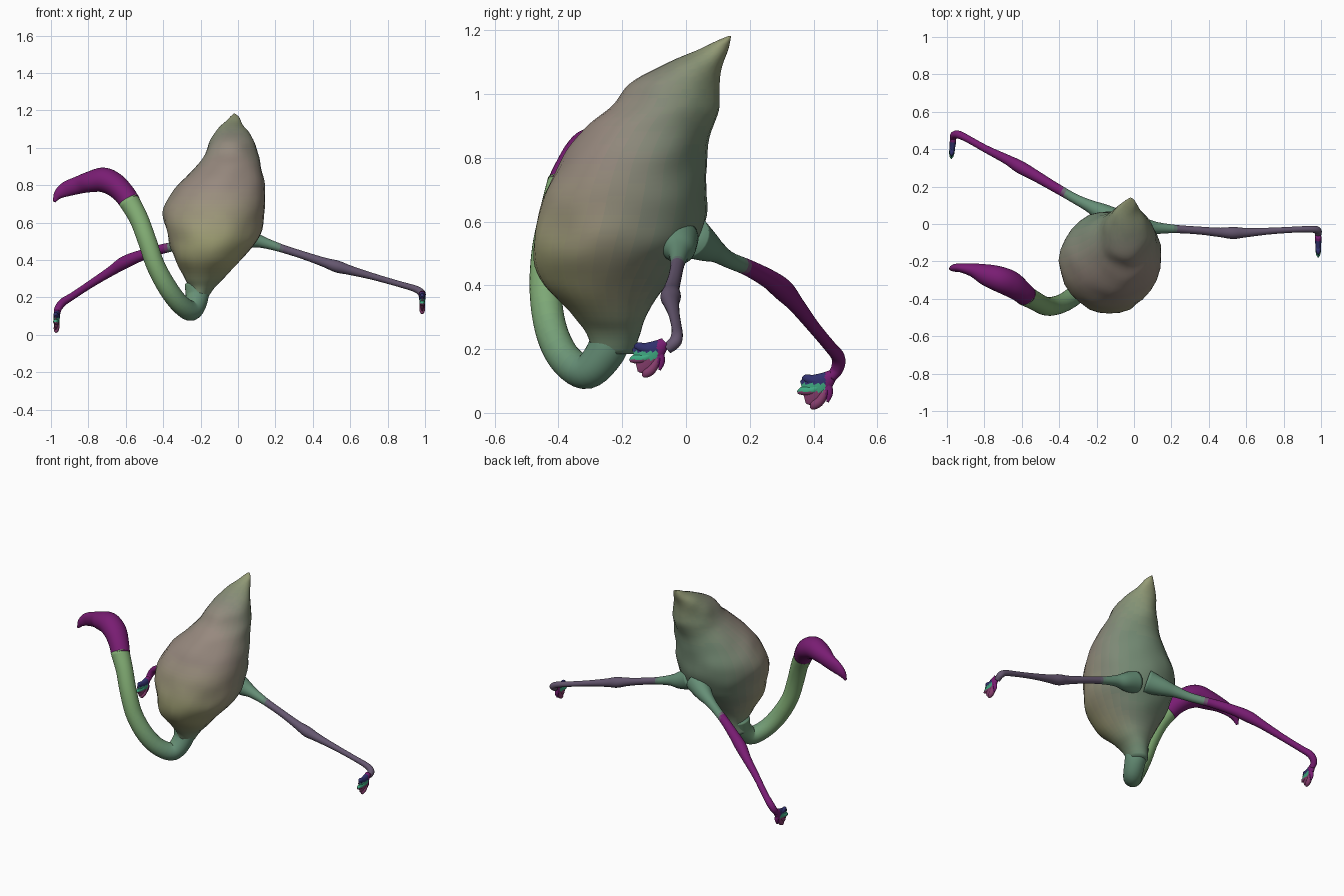
import bpy, bmesh, math
from mathutils import Vector, noise

SIDES = 28
mats = {}


def material(rgb):
    key = tuple(round(c, 3) for c in rgb)
    if key not in mats:
        m = bpy.data.materials.new("colour_%d" % len(mats))
        m.diffuse_color = (*key, 1)
        mats[key] = m
    return mats[key]


def blend(a, b, t, steps=12):
    t = round(max(0, min(1, t)) * steps) / steps
    return tuple(p + (q - p) * t for p, q in zip(a, b))


def spline(rows, n):
    # Catmull-Rom through rows of any width
    rows = [Vector(r) for r in rows]
    p = [rows[0] * 2 - rows[1]] + rows + [rows[-1] * 2 - rows[-2]]
    out = []
    for i in range(1, len(p) - 2):
        a, b, c, d = p[i - 1:i + 3]
        for k in range(n):
            t = k / n
            out.append(0.5 * (2 * b + (c - a) * t + (2 * a - 5 * b + 4 * c - d) * t * t
                              + (3 * b - a - 3 * c + d) * t ** 3))
    return out + [rows[-1]]


def loft(name, sections, colour, lumps=0.0):
    # sections: (centre, half-axis U, half-axis V)
    bm = bmesh.new()
    rings = []
    for c, u, v in sections:
        ring = []
        for k in range(SIDES):
            a = math.tau * k / SIDES
            off = u * math.cos(a) + v * math.sin(a)
            co = c + off
            if lumps:
                co += off.normalized() * lumps * noise.noise(co * 9)
            ring.append(bm.verts.new(co))
        rings.append(ring)
    for r, s in zip(rings, rings[1:]):
        for k in range(SIDES):
            j = (k + 1) % SIDES
            bm.faces.new((r[k], r[j], s[j], s[k]))
    bm.faces.new(rings[0][::-1])
    bm.faces.new(rings[-1])
    bmesh.ops.recalc_face_normals(bm, faces=bm.faces)
    me = bpy.data.meshes.new(name)
    slots = {}
    for f in bm.faces:
        m = material(colour(f.calc_center_median()))
        if m not in slots:
            slots[m] = len(slots)
            me.materials.append(m)
        f.material_index = slots[m]
        f.smooth = True
    bm.to_mesh(me)
    bm.free()
    ob = bpy.data.objects.new(name, me)
    bpy.context.collection.objects.link(ob)
    return ob


def tube(name, rows, colour, hint=(0, 0, 1), n=6, lumps=0.0):
    # rows: x, y, z, radius along hint, radius across
    pts = spline(rows, n)
    pos = [Vector(p[:3]) for p in pts]
    sections = []
    for i, p in enumerate(pts):
        t = (pos[min(i + 1, len(pos) - 1)] - pos[max(i - 1, 0)]).normalized()
        u = Vector(hint)
        u = (u - t * u.dot(t)).normalized()
        sections.append((pos[i], u * max(p[3], .003), t.cross(u) * max(p[4], .003)))
    return loft(name, sections, colour, lumps)


TAN, SAGE, LIME = (.31, .25, .21), (.17, .25, .17), (.36, .36, .18)
GREEN, TEAL = (.23, .43, .18), (.13, .27, .18)
PURPLE, MAUVE = (.19, .012, .17), (.13, .095, .16)
NAVY, JADE, ROSE = (.03, .03, .15), (.05, .4, .22), (.25, .05, .16)

# Body: z, x min, x max, y min, y max
body_rows = [
    (.185, -.275, -.165, -.295, -.17), (.25, -.26, -.13, -.31, -.15),
    (.30, -.285, -.08, -.35, -.13), (.40, -.335, .02, -.445, -.06),
    (.50, -.37, .10, -.48, .02), (.60, -.395, .14, -.47, .06),
    (.70, -.385, .15, -.44, .068), (.80, -.32, .145, -.385, .062),
    (.90, -.225, .12, -.305, .085), (.96, -.185, .108, -.23, .10),
    (1.03, -.155, .09, -.18, .105), (1.09, -.115, .055, -.07, .115),
    (1.14, -.065, .015, .04, .13), (1.165, -.042, 0, .095, .137),
    (1.182, -.025, -.015, .133, .142)]
sections = [(Vector(((r[1] + r[2]) / 2, (r[3] + r[4]) / 2, r[0])),
             Vector(((r[2] - r[1]) / 2, 0, 0)), Vector((0, (r[4] - r[3]) / 2, 0)))
            for r in spline(body_rows, 5)]


def body_colour(p):
    c = blend(TAN, SAGE, (p.y + .30) / .30 - (p.z - .6) * .5)
    c = blend(c, LIME, (p.z - .8) / .45 * (.4 + p.y * 4))
    return blend(c, TEAL, (.36 - p.z) / .2)


loft("body", sections, body_colour, .012)

# Neck
tube("neck", [
    (-.22, -.23, .27, .068, .064), (-.22, -.25, .195, .062, .06),
    (-.25, -.31, .13, .055, .055), (-.31, -.375, .165, .052, .052),
    (-.375, -.42, .25, .05, .052), (-.44, -.44, .37, .05, .05),
    (-.485, -.435, .50, .05, .05), (-.53, -.41, .62, .051, .051),
    (-.585, -.38, .72, .056, .056)],
    lambda p: blend(TEAL, GREEN, (-.22 - p.x) / .22), (.5, -.85, 0))

# Head and hooked beak
tube("head", [
    (-.575, -.385, .705, .056, .056), (-.61, -.355, .755, .062, .058),
    (-.66, -.32, .802, .07, .064), (-.72, -.295, .828, .068, .066),
    (-.79, -.272, .818, .058, .056), (-.855, -.248, .80, .038, .047),
    (-.92, -.235, .778, .025, .04), (-.96, -.235, .75, .02, .026),
    (-.983, -.24, .712, .007, .007)], lambda p: PURPLE, (0, 1, 0))


# Legs, rows: x, y, z, radius
def leg(name, rows, main, hip_end):
    tube(name, [(*r, r[3]) for r in rows],
         lambda p: blend(TEAL, main, (abs(p.x) - hip_end) / .03))


leg("left_leg", [
    (-.09, .01, .555, .07), (-.17, .06, .525, .05), (-.235, .095, .505, .034),
    (-.315, .135, .48, .026), (-.42, .195, .455, .026), (-.53, .26, .42, .030),
    (-.61, .305, .385, .034), (-.68, .345, .34, .026), (-.79, .40, .27, .02),
    (-.88, .45, .21, .019), (-.935, .477, .175, .021), (-.962, .475, .14, .02),
    (-.967, .455, .11, .016)], PURPLE, .36)
leg("right_leg", [
    (-.02, -.03, .545, .07), (.06, -.02, .515, .05), (.125, -.022, .497, .032),
    (.225, -.027, .465, .022), (.35, -.035, .425, .021), (.46, -.045, .388, .025),
    (.53, -.048, .365, .032), (.60, -.046, .345, .025), (.72, -.038, .312, .018),
    (.86, -.03, .272, .016), (.95, -.028, .245, .018), (.982, -.035, .222, .02),
    (.984, -.06, .20, .017)], MAUVE, .21)


# Feet: thin webbed paddle with three toes and a hind claw
def foot(name, ankle, lean):
    ax, ay, az = ankle

    def at(y, z, thin, wide):
        return (ax + lean * y, ay - y, az + z, thin, wide)

    def tint(p):
        z = p.z - az
        if ay - p.y < .025:
            return PURPLE
        return NAVY if z > -.02 else JADE if z > -.045 else ROSE

    tube(name + "_web", [at(0, .01, .016, .016), at(.025, -.012, .017, .03),
                         at(.055, -.033, .014, .044), at(.08, -.043, .009, .046),
                         at(.095, -.047, .004, .036)], tint, (1, 0, 0))
    for i, (y, z) in enumerate([(.098, -.005), (.112, -.048), (.07, -.098)]):
        tube("%s_toe_%d" % (name, i + 1),
             [at(.01, -.01, .012, .012), at(y * .55, z * .6 - .01, .015, .015),
              at(y * .85, z * .9, .012, .014), at(y, z, .004, .005)], tint, (1, 0, 0))
    tube(name + "_claw", [at(.02, -.015, .014, .014), at(.012, -.05, .011, .011),
                          at(.018, -.078, .004, .004)], tint, (1, 0, 0))


foot("left_foot", (-.966, .462, .112), -.1)
foot("right_foot", (.985, -.065, .212), 0)
